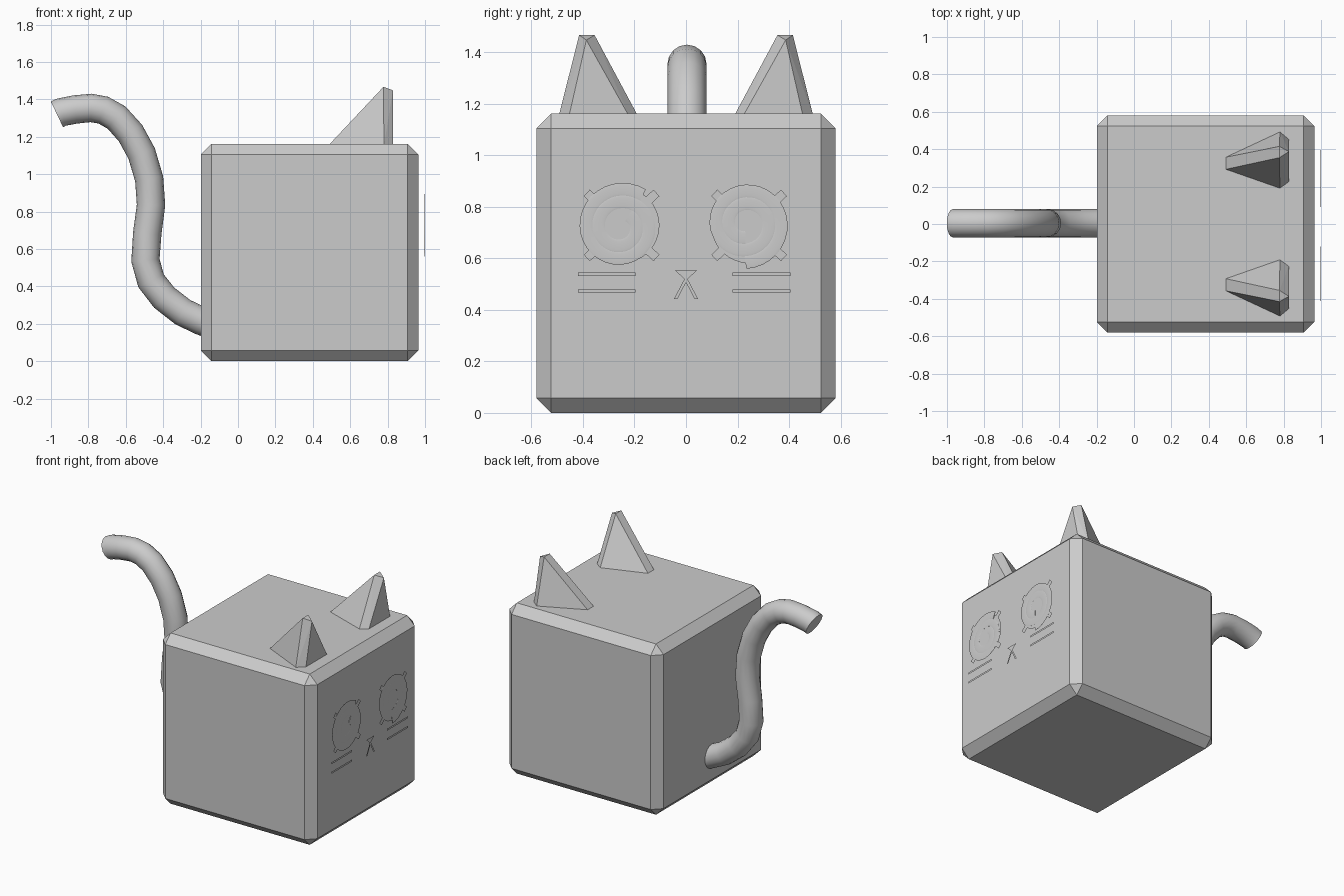
import bpy, bmesh, math

if "Cube" in bpy.data.objects:
    bpy.data.objects.remove(bpy.data.objects["Cube"])

FACE_X = 0.997   # floating plane that carries the facial features


def mesh_object(name, bm):
    me = bpy.data.meshes.new(name)
    bm.to_mesh(me)
    bm.free()
    ob = bpy.data.objects.new(name, me)
    bpy.context.collection.objects.link(ob)
    return ob


def flat(name, polys, x=FACE_X):
    """Flat faces on the face plane from lists of (y, z) points."""
    bm = bmesh.new()
    for pts in polys:
        bm.faces.new([bm.verts.new((x, y, z)) for y, z in pts])
    return mesh_object(name, bm)


def tube(name, pts, radius, res):
    """Round capped tube along a list of points, converted to a mesh."""
    cu = bpy.data.curves.new(name, 'CURVE')
    cu.dimensions = '3D'
    cu.bevel_depth = radius
    cu.bevel_resolution = res
    cu.use_fill_caps = True
    sp = cu.splines.new('POLY')
    sp.points.add(len(pts) - 1)
    for p, co in zip(sp.points, pts):
        p.co = (*co, 1)
    ob = bpy.data.objects.new(name, cu)
    bpy.context.collection.objects.link(ob)
    bpy.ops.object.select_all(action='DESELECT')
    ob.select_set(True)
    bpy.context.view_layer.objects.active = ob
    bpy.ops.object.convert(target='MESH')
    ob = bpy.context.object
    bpy.ops.object.shade_smooth_by_angle(angle=math.radians(40))
    return ob


# body: chamfered cube
bm = bmesh.new()
bmesh.ops.create_cube(bm, size=1.162)
bmesh.ops.bevel(bm, geom=bm.edges[:], offset=0.057, segments=1, affect='EDGES')
bmesh.ops.translate(bm, verts=bm.verts, vec=(0.383, 0, 0.581))
mesh_object("body", bm)

# ears: pyramids with chamfered ridges, mirrored
ear = [(0.48, 0.29, 1.15), (0.48, 0.355, 1.15), (0.78, 0.185, 1.15),
       (0.828, 0.22, 1.15), (0.78, 0.495, 1.15), (0.828, 0.455, 1.15),
       (0.778, 0.355, 1.467), (0.778, 0.415, 1.467), (0.828, 0.387, 1.448)]
for side, s in (("right", 1), ("left", -1)):
    bm = bmesh.new()
    for x, y, z in ear:
        bm.verts.new((x, s * y, z))
    bmesh.ops.convex_hull(bm, input=bm.verts[:])
    bmesh.ops.dissolve_limit(bm, angle_limit=0.02, verts=bm.verts[:], edges=bm.edges[:])
    bmesh.ops.recalc_face_normals(bm, faces=bm.faces[:])
    mesh_object("ear_" + side, bm)

# tail: bent tube
path = [(-0.1, 0.18), (-0.2, 0.217), (-0.295, 0.262), (-0.395, 0.34), (-0.465, 0.43),
        (-0.495, 0.54), (-0.485, 0.685), (-0.465, 0.835), (-0.475, 0.975),
        (-0.515, 1.11), (-0.575, 1.22), (-0.65, 1.303), (-0.72, 1.342),
        (-0.785, 1.354), (-0.87, 1.346), (-0.945, 1.331), (-0.968, 1.32)]
tube("tail", [(x, 0.004, z) for x, z in path], 0.076, 6)

# eyes: flattened spirals over a disc and crossed bars
for side, yc, sy, sz, start in (("left", -0.25, -0.254, 0.722, 55),
                                ("right", 0.245, 0.231, 0.735, 270)):
    pts = []
    for i in range(65):
        t = i / 64
        a = math.radians(start + 720 * t)
        r = 0.151 - 0.097 * t
        pts.append((0, r * math.cos(a), r * math.sin(a)))
    sp = tube("eye_spiral_" + side, pts, 0.026, 3)
    sp.scale.x = 0.06
    sp.location = (0.9984, sy, sz)

    zc = 0.728
    ring = [(yc + 0.147 * math.cos(k * math.pi / 16), zc + 0.147 * math.sin(k * math.pi / 16))
            for k in range(32)]
    flat("eye_disc_" + side, [ring])
    bars = []
    for a in (math.radians(43), math.radians(137)):
        c, s = math.cos(a), math.sin(a)
        bars.append([(yc + u * c - v * s, zc + u * s + v * c)
                     for u, v in ((-0.185, -0.017), (0.185, -0.017),
                                  (0.185, 0.017), (-0.185, 0.017))])
    flat("eye_cross_" + side, bars, FACE_X - 0.0005)

# whiskers: two thin strips per cheek
for side, y0, y1 in (("left", -0.42, -0.196), ("right", 0.181, 0.406)):
    flat("whiskers_" + side, [[(y0, z), (y1, z), (y1, z + 0.013), (y0, z + 0.013)]
                              for z in (0.532, 0.467)])

# nose and mouth
flat("nose", [[(-0.043, 0.553), (-0.006, 0.52), (0.006, 0.52), (0.043, 0.553)]])
flat("mouth", [[(-0.006, 0.52), (-0.047, 0.442), (-0.033, 0.442), (0, 0.507)],
               [(0.006, 0.52), (0, 0.507), (0.033, 0.442), (0.047, 0.442)],
               [(-0.006, 0.52), (0, 0.507), (0.006, 0.52)]])
